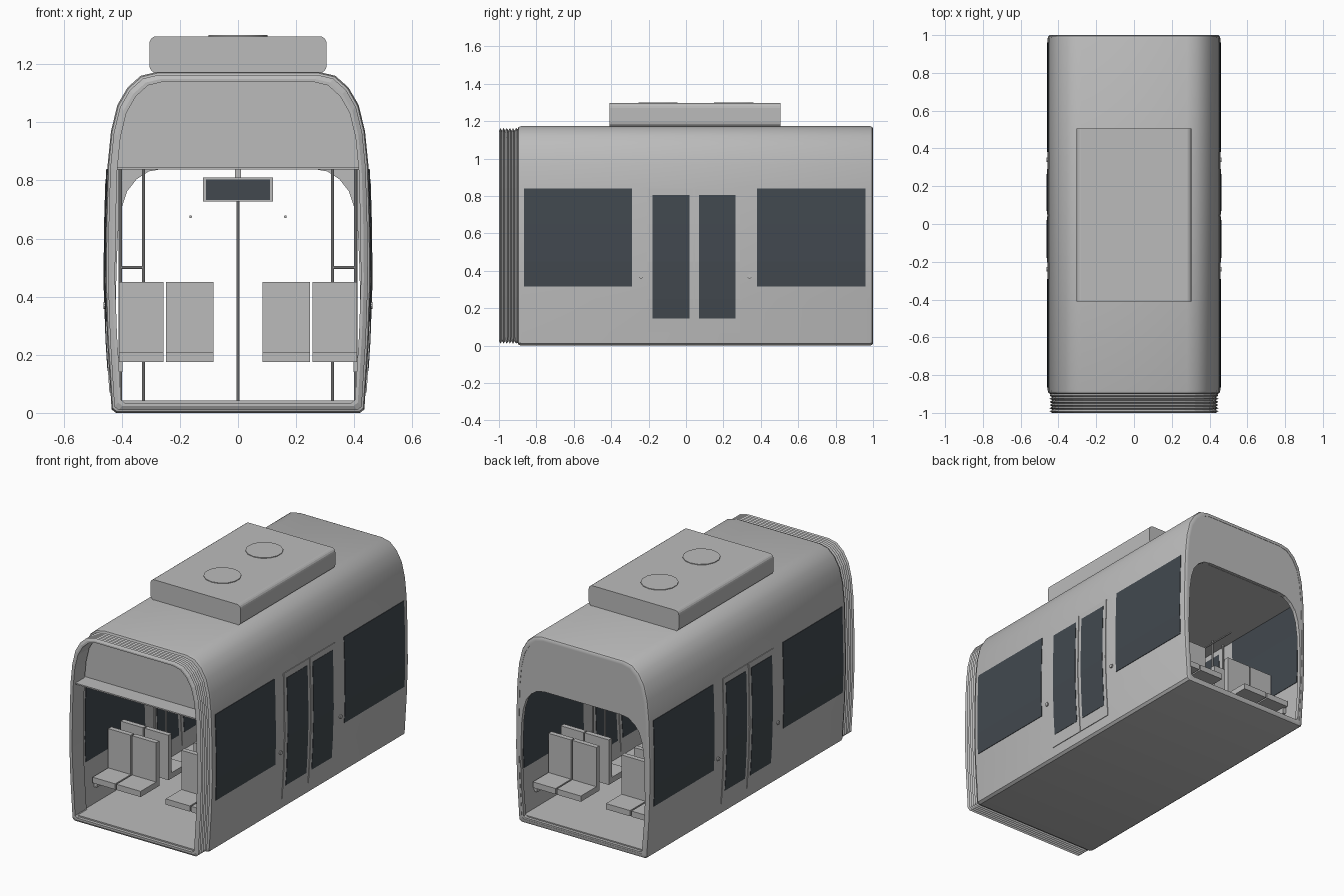
import bpy, bmesh, math
from mathutils import Vector, Matrix

old = bpy.data.objects.get("Cube")
if old:
    bpy.data.objects.remove(old, do_unlink=True)


def material(name, rgb):
    m = bpy.data.materials.new(name)
    m.use_nodes = True
    m.diffuse_color = (*rgb, 1)
    m.node_tree.nodes["Principled BSDF"].inputs["Base Color"].default_value = (*rgb, 1)
    return m


GREY = material("body_grey", (0.5, 0.5, 0.5))
GLASS = material("dark_glass", (0.054, 0.066, 0.078))

# Right half of the carriage cross-section, bottom to top
HALF = [(0.42, 0), (0.435, 0.012), (0.45, 0.25), (0.457, 0.45), (0.455, 0.65),
        (0.449, 0.85), (0.437, 0.97), (0.415, 1.06), (0.38, 1.12),
        (0.335, 1.16), (0.28, 1.173)]
LOOP = HALF + [(-x, z) for x, z in reversed(HALF)]
MID = 0.587
WALL = 0.025


def finish(name, bm, mat, smooth=False):
    bmesh.ops.recalc_face_normals(bm, faces=bm.faces)
    me = bpy.data.meshes.new(name)
    bm.to_mesh(me)
    bm.free()
    me.materials.append(mat)
    ob = bpy.data.objects.new(name, me)
    bpy.context.collection.objects.link(ob)
    if smooth:
        bpy.ops.object.select_all(action='DESELECT')
        ob.select_set(True)
        bpy.context.view_layer.objects.active = ob
        bpy.ops.object.shade_smooth_by_angle(angle=math.radians(35))
    return ob


def inset(d):
    return [(x * (1 - d / 0.457), MID + (z - MID) * (1 - d / MID)) for x, z in LOOP]


def loft(name, rings, mat, smooth=False):
    """Skin a closed series of (y, outline) rings into a tube with thickness."""
    bm = bmesh.new()
    rows = [[bm.verts.new((x, y, z)) for x, z in pts] for y, pts in rings]
    for a, b in zip(rows, rows[1:] + rows[:1]):
        for i in range(len(a)):
            j = (i + 1) % len(a)
            bm.faces.new((a[i], a[j], b[j], b[i]))
    return finish(name, bm, mat, smooth)


def box(name, lo, hi, mat=GREY, bevel=0, axis=None):
    bm = bmesh.new()
    bmesh.ops.create_cube(bm, size=1)
    for v in bm.verts:
        v.co = Vector([l + (c + 0.5) * (h - l) for l, h, c in zip(lo, hi, v.co)])
    if bevel:
        edges = [e for e in bm.edges
                 if abs((e.verts[0].co - e.verts[1].co).normalized()[axis]) > 0.9]
        bmesh.ops.bevel(bm, geom=edges, offset=bevel, segments=4, profile=0.5, affect='EDGES')
    return finish(name, bm, mat)


def rod(name, a, b, r, mat=GREY, sides=10):
    a, b = Vector(a), Vector(b)
    bm = bmesh.new()
    turn = (b - a).to_track_quat('Z', 'Y').to_matrix().to_4x4()
    bmesh.ops.create_cone(bm, cap_ends=True, segments=sides, radius1=r, radius2=r,
                          depth=(b - a).length,
                          matrix=Matrix.Translation((a + b) / 2) @ turn)
    return finish(name, bm, mat, True)


def half_width(z):
    for (x0, z0), (x1, z1) in zip(HALF, HALF[1:]):
        if z0 <= z <= z1:
            return x0 + (x1 - x0) * (z - z0) / (z1 - z0)
    return HALF[-1][0]


def side_plate(name, side, y0, y1, z0, z1, off, mat):
    """Thin plate that follows the curve of the side wall."""
    zs = sorted([z0, z1] + [z for _, z in HALF if z0 < z < z1])
    bm = bmesh.new()
    rows = []
    for z in zs:
        w = half_width(z) + off
        rows.append([bm.verts.new((side * (w + t), y, z))
                     for t, y in ((-0.003, y0), (0.003, y0), (0.003, y1), (-0.003, y1))])
    for a, b in zip(rows, rows[1:]):
        for i in range(4):
            j = (i + 1) % 4
            bm.faces.new((a[i], a[j], b[j], b[i]))
    bm.faces.new(rows[0])
    bm.faces.new(rows[-1])
    return finish(name, bm, mat)


# Shell, open at both ends, with softened end rims
loft("body_shell", [(-0.9, inset(0.015)), (-0.895, inset(0.004)), (-0.88, LOOP),
                    (0.985, LOOP), (0.995, inset(0.004)), (1, inset(0.012)),
                    (1, inset(WALL)), (-0.9, inset(WALL))], GREY, True)

# Pleated connector at the front
pleats = 6
rings = []
for i in range(pleats):
    y = -1 + i * 0.1 / pleats
    rings += [(y, inset(0.024)), (y + 0.05 / pleats, inset(0.010))]
rings += [(-0.89, inset(0.024)), (-0.89, inset(0.034)), (-1, inset(0.034))]
loft("pleated_connector", rings, GREY)

# Rear end wall with arched opening
arch = [(x * 0.92, 0.035 + z * 0.686) for x, z in LOOP]
loft("rear_end_wall", [(0.975, arch), (0.998, arch), (0.998, inset(0.012)),
                       (0.975, inset(0.012))], GREY)

# Front header panel above the ceiling line
bm = bmesh.new()
w = half_width(0.84) - 0.02
outline = [(w, 0.84)] + [(x, z) for x, z in inset(0.02) if z > 0.86] + [(-w, 0.84)]
face = bm.faces.new([bm.verts.new((x, -0.88, z)) for x, z in outline])
out = bmesh.ops.extrude_face_region(bm, geom=[face])
bmesh.ops.translate(bm, vec=(0, 0.02, 0),
                    verts=[v for v in out["geom"] if isinstance(v, bmesh.types.BMVert)])
finish("front_header_panel", bm, GREY)

# Ceiling and floor
box("ceiling", (-0.425, -0.98, 0.838), (0.425, 0.98, 0.846))
box("floor", (-0.415, -0.98, 0.025), (0.415, 0.98, 0.042))

# Roof unit with two fan covers
box("roof_unit", (-0.305, -0.41, 1.17), (0.305, 0.505, 1.296), GREY, 0.025, 1)
for y in (-0.15, 0.255):
    rod("fan_cover", (0, y, 1.29), (0, y, 1.3), 0.105, GREY, 14)

# Side windows, doors and door buttons
for side, label in ((1, "left"), (-1, "right")):
    for off, place in ((0.0, "outer"), (-WALL, "inner")):
        sign = 1 if off == 0 else -1
        for y0, y1 in ((-0.865, -0.29), (0.38, 0.96)):
            side_plate(f"{label}_{place}_window", side, y0, y1, 0.315, 0.84, off, GLASS)
        for y0, y1, g0, g1 in ((-0.205, 0.041, -0.18, 0.02), (0.049, 0.29, 0.07, 0.265)):
            side_plate(f"{label}_{place}_door_leaf", side, y0, y1, 0.07, 0.84,
                       off + sign * 0.001, GREY)
            side_plate(f"{label}_{place}_door_glass", side, g0, g1, 0.145, 0.805,
                       off + sign * 0.003, GLASS)
    for y in (-0.24, 0.34):
        rod(f"{label}_door_button", (side * 0.45, y, 0.37), (side * 0.462, y, 0.37), 0.012)

# Back-to-back seats near each end
for yc in (-0.595, 0.67):
    for d in (-1, 1):
        for x0, x1 in ((-0.41, -0.257), (-0.248, -0.085), (0.085, 0.248), (0.257, 0.41)):
            ys = sorted((yc + d * 0.045, yc + d * 0.225))
            box("seat_cushion", (x0, ys[0], 0.175), (x1, ys[1], 0.21))
            ys = sorted((yc + d * 0.045, yc + d * 0.075))
            box("seat_back", (x0, ys[0], 0.175), (x1, ys[1], 0.45))
    for s in (-1, 1):
        box("seat_support", (s * 0.41 - 0.012, yc - 0.2, 0.14), (s * 0.41 + 0.012, yc + 0.2, 0.19))

# Grab poles and overhead rails
rod("centre_pole", (0, 0.045, 0.04), (0, 0.045, 0.84), 0.006)
for s in (-1, 1):
    for y in (-0.23, 0.32):
        rod("door_pole", (s * 0.405, y, 0.04), (s * 0.405, y, 0.84), 0.006)
        rod("aisle_pole", (s * 0.325, y, 0.04), (s * 0.325, y, 0.84), 0.006)
        rod("partition_bar", (s * 0.405, y, 0.5), (s * 0.325, y, 0.5), 0.005)
    rod("overhead_rail", (s * 0.163, -0.6, 0.675), (s * 0.163, 0.68, 0.675), 0.005)

# Hanging information display
box("display_case", (-0.12, -0.02, 0.728), (0.12, 0.02, 0.81))
for y in (-0.022, 0.022):
    box("display_screen", (-0.11, y - 0.002, 0.733), (0.11, y + 0.002, 0.803), GLASS)
box("display_hanger", (-0.01, -0.01, 0.8), (0.01, 0.01, 0.84))
